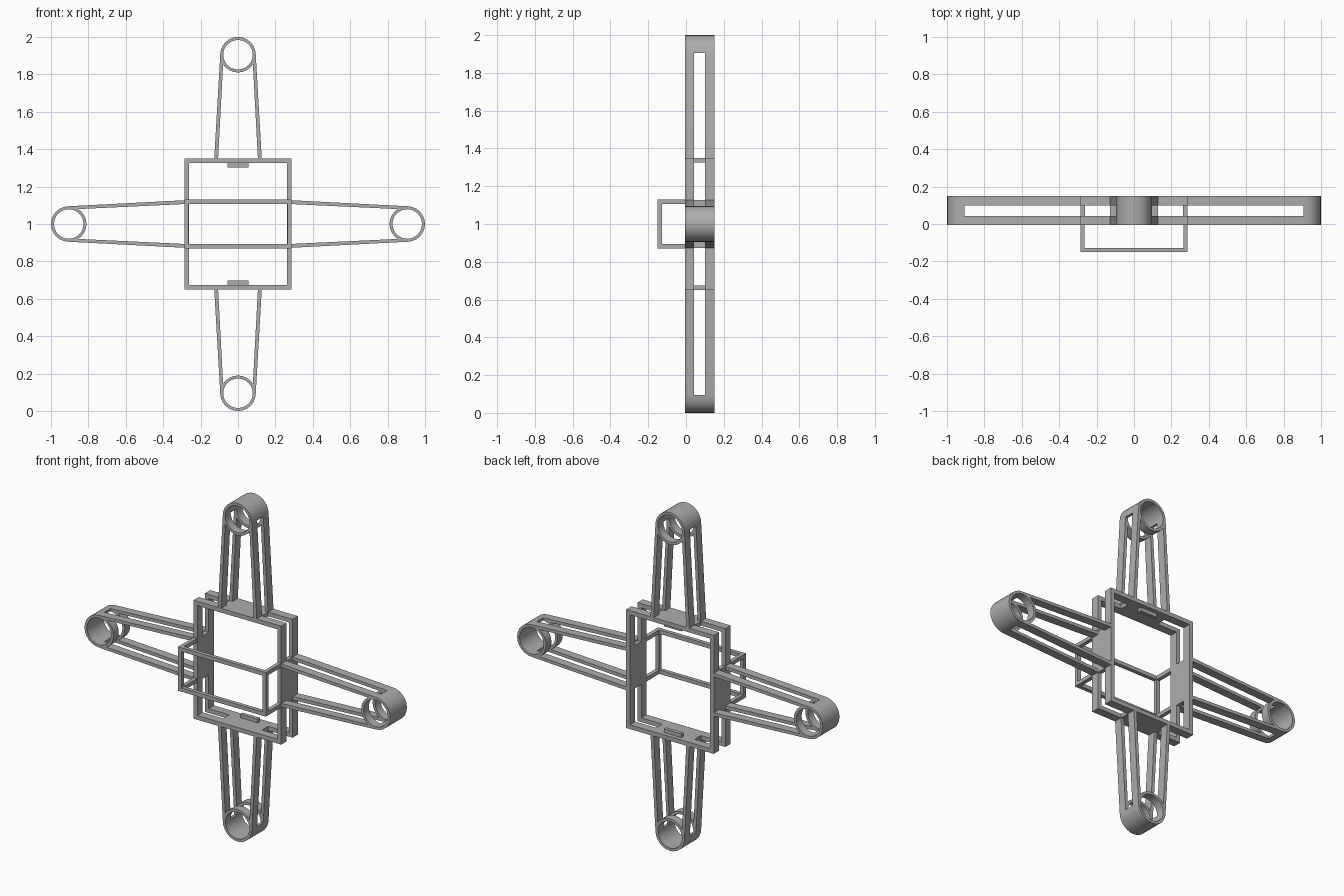
import bpy, bmesh, math
from mathutils import Matrix, Vector

cube = bpy.data.objects.get("Cube")
if cube:
    bpy.data.objects.remove(cube, do_unlink=True)

grey = bpy.data.materials.new("plain grey")
grey.use_nodes = True
grey.diffuse_color = (0.42, 0.42, 0.42, 1)
grey.node_tree.nodes["Principled BSDF"].inputs["Base Color"].default_value = (0.42, 0.42, 0.42, 1)

CENTRE = Vector((0, 0, 1))
FRONT, BACK = -0.006, 0.15          # depth of the flat frame
SLOT = (0.043, 0.1)                 # depth of the slots
HALF_W, HALF_H, WALL = 0.287, 0.35, 0.025
ARM_W, ARM_T = 0.127, 0.021         # arm half width at its root, strip thickness
RING_Z, RING_R, HOLE_R = 0.905, 0.095, 0.079


def prism(name, points, y0, y1):
    """Extrude an x-z outline along y."""
    bm = bmesh.new()
    face = bm.faces.new([bm.verts.new((x, y0, z)) for x, z in points])
    extruded = bmesh.ops.extrude_face_region(bm, geom=[face])["geom"]
    bmesh.ops.translate(bm, vec=(0, y1 - y0, 0),
                        verts=[v for v in extruded if isinstance(v, bmesh.types.BMVert)])
    bmesh.ops.recalc_face_normals(bm, faces=bm.faces)
    mesh = bpy.data.meshes.new(name)
    bm.to_mesh(mesh)
    bm.free()
    mesh.materials.append(grey)
    obj = bpy.data.objects.new(name, mesh)
    obj.location = CENTRE
    bpy.context.collection.objects.link(obj)
    return obj


def box(name, x, y, z):
    return prism(name, [(x[0], z[0]), (x[1], z[0]), (x[1], z[1]), (x[0], z[1])], *y)


def arc(radius, start, end, count):
    angles = [math.radians(start + (end - start) * i / count) for i in range(count + 1)]
    return [(radius * math.cos(a), RING_Z + radius * math.sin(a)) for a in angles]


def select(obj):
    bpy.ops.object.select_all(action='DESELECT')
    obj.select_set(True)
    bpy.context.view_layer.objects.active = obj


def cut(obj, cutters):
    for cutter in cutters:
        cutter.hide_render = True
        mod = obj.modifiers.new("cut", 'BOOLEAN')
        mod.operation, mod.solver, mod.object = 'DIFFERENCE', 'EXACT', cutter
        select(obj)
        bpy.ops.object.modifier_apply(modifier=mod.name)
        bpy.data.objects.remove(cutter, do_unlink=True)


# Central frame: open rectangle, slotted through at its four corners
frame = box("central_frame", (-HALF_W, HALF_W), (FRONT, BACK), (-HALF_H, HALF_H))
cutters = [box("opening", (WALL - HALF_W, HALF_W - WALL), (-0.1, 0.3),
               (WALL - HALF_H, HALF_H - WALL))]
for sx in (-1, 1):
    for sz in (-1, 1):
        cutters.append(box("corner_slot", sorted((sx * ARM_W, sx * 0.4)), SLOT,
                           sorted((sz * ARM_W, sz * 0.5))))
cut(frame, cutters)

# Arm lengths differ only at the root, where they meet the frame
arms = (("top_arm", 0, HALF_H), ("left_arm", 90, HALF_W),
        ("bottom_arm", 180, HALF_H), ("right_arm", 270, HALF_W))
for name, degrees, root in arms:
    arm = prism(name, [(-ARM_W, root), (ARM_W, root)] + arc(RING_R, 0, 180, 12), FRONT, BACK)
    inner = ARM_W - ARM_T
    opening = prism("opening", [(-inner - 0.003, root - 0.05), (inner + 0.003, root - 0.05)]
                    + arc(RING_R, -33, -147, 8), -0.1, 0.3)
    hole = prism("hole", arc(HOLE_R, 0, 345, 23), -0.1, 0.3)
    slot = box("slot", (-0.3, 0.3), SLOT, (root - 0.1, RING_Z))
    cut(arm, [opening, hole, slot])
    arm.data.transform(Matrix.Rotation(math.radians(degrees), 4, 'Y'))
    select(arm)
    bpy.ops.object.shade_smooth_by_angle(angle=math.radians(30))

# Front cage: upper and lower rails joined by two uprights
CAGE_H, BAR, CAGE_Y = 0.13, 0.023, -0.15
for side, s in (("lower", -1), ("upper", 1)):
    z = sorted((s * CAGE_H, s * (CAGE_H - BAR)))
    box(side + "_cage_front_rail", (-HALF_W, HALF_W), (CAGE_Y, CAGE_Y + BAR), z)
    for hand, h in (("right", -1), ("left", 1)):
        box(f"{side}_cage_{hand}_rail", sorted((h * HALF_W, h * (HALF_W - BAR))),
            (CAGE_Y + BAR, FRONT), z)
for hand, h in (("right", -1), ("left", 1)):
    box(f"cage_{hand}_upright", sorted((h * HALF_W, h * (HALF_W - BAR))),
        (CAGE_Y, CAGE_Y + BAR), (BAR - CAGE_H, CAGE_H - BAR))

# Small locating tabs inside the frame
for side, s in (("lower", -1), ("upper", 1)):
    box(side + "_tab", (-0.057, 0.057), (0.103, 0.125),
        sorted((s * (HALF_H - WALL), s * (HALF_H - WALL - 0.022))))
